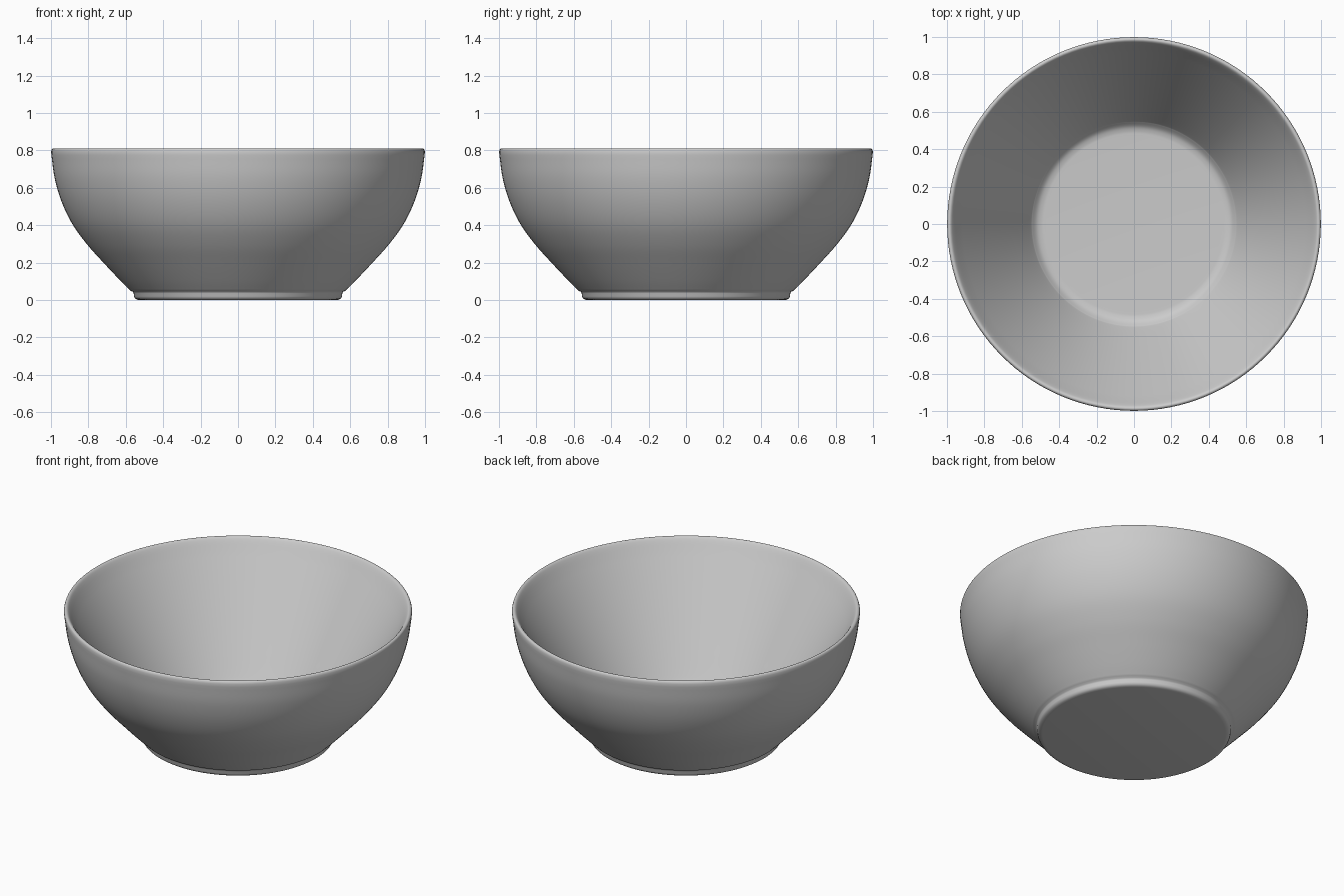
import bpy, bmesh, math
from mathutils import Vector
from mathutils.geometry import interpolate_bezier

if "Cube" in bpy.data.objects:
    bpy.data.objects.remove(bpy.data.objects["Cube"])

SEGMENTS = 128


def smooth_path(pts, steps=6):
    """Catmull-Rom curve through (radius, height) points."""
    p = [Vector((r, 0, z)) for r, z in pts]
    p = [2 * p[0] - p[1]] + p + [2 * p[-1] - p[-2]]
    out = []
    for a, b, c, d in zip(p, p[1:], p[2:], p[3:]):
        out += interpolate_bezier(b, b + (c - a) / 6, c - (d - b) / 6, c, steps + 1)[:-1]
    return out + [p[-2]]


def lathe(name, path):
    bm = bmesh.new()
    verts = [bm.verts.new(v) for v in path]
    edges = [bm.edges.new(e) for e in zip(verts, verts[1:])]
    bmesh.ops.spin(bm, geom=verts + edges, cent=(0, 0, 0), axis=(0, 0, 1),
                   angle=math.tau, steps=SEGMENTS, use_merge=False)
    bmesh.ops.remove_doubles(bm, verts=bm.verts, dist=0.0002)
    bmesh.ops.recalc_face_normals(bm, faces=bm.faces)
    mesh = bpy.data.meshes.new(name)
    bm.to_mesh(mesh)
    bm.free()
    obj = bpy.data.objects.new(name, mesh)
    bpy.context.collection.objects.link(obj)
    bpy.context.view_layer.objects.active = obj
    obj.select_set(True)
    bpy.ops.object.shade_smooth_by_angle(angle=math.radians(50))
    return obj


# Foot ring with rounded bottom edge
foot = [Vector((r, 0, z)) for r, z in
        [(0, 0), (0.525, 0), (0.54, 0.002), (0.551, 0.009), (0.556, 0.02),
         (0.558, 0.036), (0.562, 0.044)]]
# Curved outer wall
outer = smooth_path([(0.575, 0.05), (0.63, 0.105), (0.715, 0.195), (0.805, 0.295),
                     (0.885, 0.405), (0.943, 0.525), (0.98, 0.65), (0.998, 0.775)])
# Rounded lip rolling into the inside
lip = smooth_path([(0.999, 0.795), (0.995, 0.806), (0.986, 0.81),
                   (0.976, 0.805), (0.965, 0.79), (0.953, 0.77)], 3)
# Straight conical inner wall, then a fillet into the flat floor
inner = smooth_path([(0.935, 0.738), (0.835, 0.573), (0.735, 0.408), (0.635, 0.243),
                     (0.56, 0.12), (0.542, 0.095), (0.52, 0.075), (0.495, 0.066),
                     (0.47, 0.064)])

lathe("bowl", foot + outer + lip + inner + [Vector((0, 0, 0.064))])
